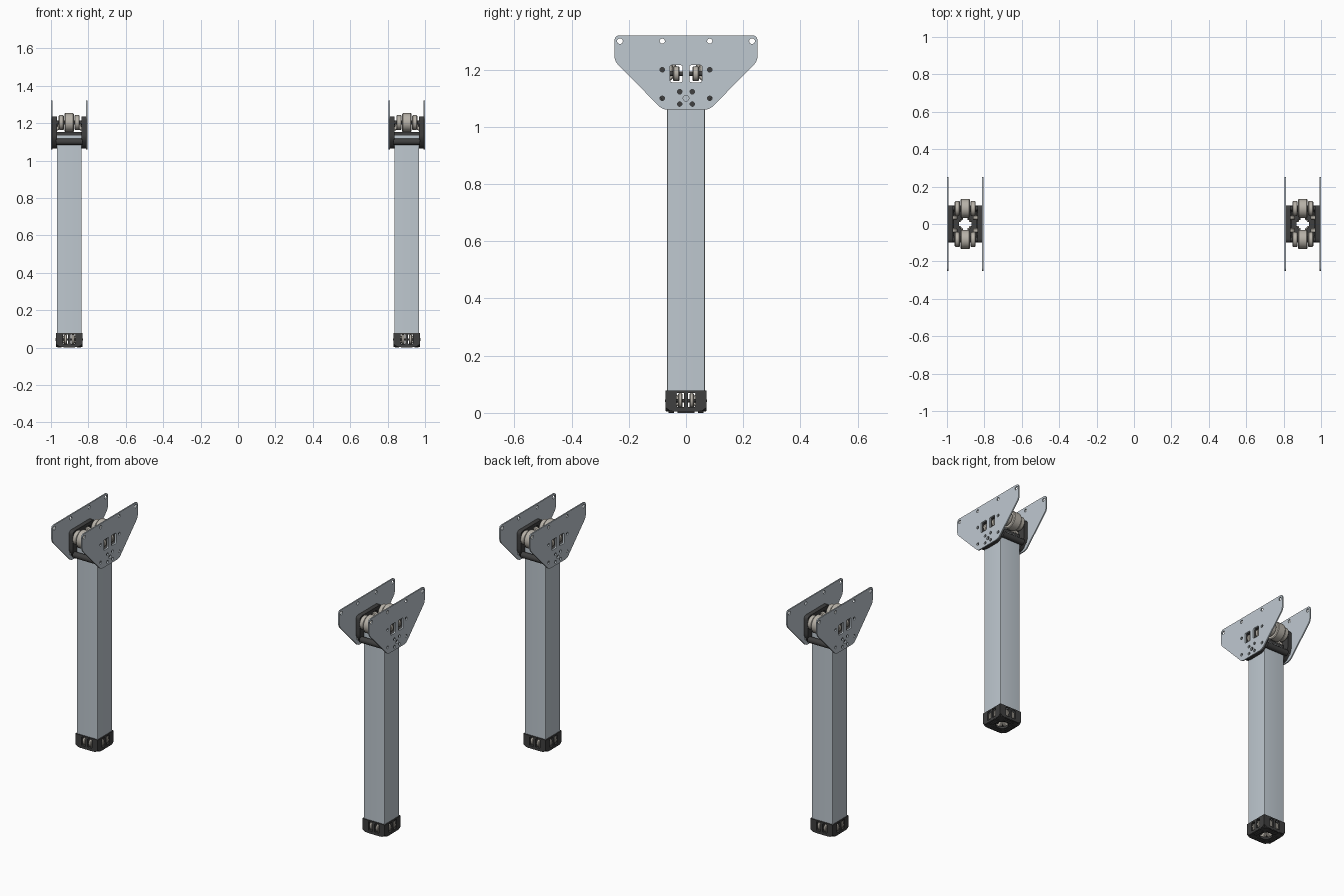
import bpy, bmesh
from math import pi, cos, sin, radians
from mathutils import Matrix, Vector

if "Cube" in bpy.data.objects:
    bpy.data.objects.remove(bpy.data.objects["Cube"])


def material(name, rgb):
    m = bpy.data.materials.new(name)
    m.diffuse_color = (*rgb, 1)
    m.use_nodes = True
    m.node_tree.nodes["Principled BSDF"].inputs["Base Color"].default_value = m.diffuse_color
    return m


STEEL = material("steel", (0.52, 0.58, 0.63))
DARK = material("dark_plastic", (0.05, 0.05, 0.05))
WHEEL = material("wheel_grey", (0.47, 0.44, 0.39))

# local (u, v, w) -> (y, z, x), and (w along y)
FACE_X = Matrix(((0, 0, 1, 0), (1, 0, 0, 0), (0, 1, 0, 0), (0, 0, 0, 1)))
AXIS_Y = Matrix.Rotation(-pi / 2, 4, 'X')


def finish(name, mesh, mat, matrix):
    bm = bmesh.new()
    bm.from_mesh(mesh)
    bmesh.ops.remove_doubles(bm, verts=bm.verts, dist=1e-5)
    bmesh.ops.transform(bm, matrix=matrix, verts=bm.verts)
    bmesh.ops.recalc_face_normals(bm, faces=bm.faces)
    bm.to_mesh(mesh)
    bm.free()
    mesh.shade_smooth()
    mesh.set_sharp_from_angle(angle=radians(35))
    mesh.materials.clear()
    mesh.materials.append(mat)
    ob = bpy.data.objects.new(name, mesh)
    bpy.context.collection.objects.link(ob)
    return ob


def rounded(pts, r, steps=4):
    out, n = [], len(pts)
    for i in range(n):
        p = Vector(pts[i])
        a = p + (Vector(pts[i - 1]) - p).normalized() * r
        b = p + (Vector(pts[(i + 1) % n]) - p).normalized() * r
        for k in range(steps + 1):
            t = k / steps
            out.append(a * (1 - t) ** 2 + p * 2 * t * (1 - t) + b * t * t)
    return out


def rect(u0, u1, v0, v1, r=0.004):
    return rounded([(u0, v0), (u1, v0), (u1, v1), (u0, v1)], r)


def circle(u, v, r, n=24):
    return [(u + r * cos(2 * pi * i / n), v + r * sin(2 * pi * i / n)) for i in range(n)]


def sheet(name, loops, w0, w1, mat, matrix):
    """Flat part: first loop is the outline, the others are holes."""
    cu = bpy.data.curves.new(name, 'CURVE')
    cu.dimensions, cu.fill_mode, cu.extrude = '2D', 'BOTH', abs(w1 - w0) / 2
    for loop in loops:
        s = cu.splines.new('POLY')
        s.points.add(len(loop) - 1)
        for p, c in zip(s.points, loop):
            p.co = (c[0], c[1], 0, 1)
        s.use_cyclic_u = True
    tmp = bpy.data.objects.new("tmp", cu)
    bpy.context.collection.objects.link(tmp)
    bpy.context.view_layer.update()
    dg = bpy.context.evaluated_depsgraph_get()
    mesh = bpy.data.meshes.new_from_object(tmp.evaluated_get(dg))
    bpy.data.objects.remove(tmp)
    return finish(name, mesh, mat, matrix @ Matrix.Translation((0, 0, (w0 + w1) / 2)))


def lathe(name, profile, mat, matrix, n=32):
    """Closed (radius, height) profile turned about local z."""
    bm = bmesh.new()
    rings = [[bm.verts.new((r * cos(2 * pi * i / n), r * sin(2 * pi * i / n), h))
              for r, h in profile] for i in range(n)]
    m = len(profile)
    for i in range(n):
        a, b = rings[i], rings[(i + 1) % n]
        for j in range(m):
            bm.faces.new((a[j], b[j], b[(j + 1) % m], a[(j + 1) % m]))
    mesh = bpy.data.meshes.new(name)
    bm.to_mesh(mesh)
    bm.free()
    return finish(name, mesh, mat, matrix)


def wheel(name, r, bore, width, matrix, mat=WHEEL):
    h, c = width / 2, min(0.004, width / 5)
    return lathe(name, [(bore, -h), (r - c, -h), (r, c - h), (r, h - c), (r - c, h), (bore, h)],
                 mat, matrix)


def rod(name, r, length, matrix, mat=DARK):
    bm = bmesh.new()
    bmesh.ops.create_cone(bm, cap_ends=True, segments=20, radius1=r, radius2=r, depth=length)
    mesh = bpy.data.meshes.new(name)
    bm.to_mesh(mesh)
    bm.free()
    return finish(name, mesh, mat, matrix)


# outlines shared by the plates and brackets
plate_outline = rounded([(-0.25, 1.32), (-0.25, 1.23), (-0.082, 1.06),
                         (0.082, 1.06), (0.25, 1.23), (0.25, 1.32)], 0.018)
bracket_outline = rounded([(-0.1, 1.235), (-0.1, 1.115), (-0.06, 1.065),
                           (0.06, 1.065), (0.1, 1.115), (0.1, 1.235)], 0.022)
windows = [rect(s * 0.034 - 0.022, s * 0.034 + 0.022, 1.156, 1.216, 0.008) for s in (-1, 1)]
plate_holes = [circle(s * y, z, r) for s in (-1, 1) for y, z, r in
               [(0.231, 1.30, 0.01), (0.083, 1.30, 0.009), (0.083, 1.20, 0.008),
                (0.083, 1.10, 0.008), (0.022, 1.123, 0.008), (0.022, 1.08, 0.008)]]
centre_hole = circle(0, 1.10, 0.01)


def build_post(side, px):
    T = Matrix.Translation((px, 0, 0))

    # hollow square column and the collar on top
    sheet(side + "_column_tube", [rect(-0.066, 0.066, -0.066, 0.066),
                                  rect(-0.058, 0.058, -0.058, 0.058)], 0.07, 1.135, STEEL, T)
    sheet(side + "_top_collar", [rect(-0.066, 0.066, -0.066, 0.066), circle(0, 0, 0.034, 32)],
          1.135, 1.152, DARK, T)

    # side plates, brackets and their window wheels
    for k in range(2):
        R = T @ Matrix.Rotation(k * pi, 4, 'Z')
        F = R @ FACE_X
        sheet(side + "_side_plate", [plate_outline, centre_hole] + windows + plate_holes,
              0.0905, 0.0975, STEEL, F)
        sheet(side + "_bracket", [bracket_outline, centre_hole] + windows, 0.0665, 0.0905, DARK, F)
        for y in (-0.034, 0.034):
            M = R @ Matrix.Translation((0.068, y, 1.186)) @ AXIS_Y
            wheel(side + "_window_wheel", 0.026, 0.008, 0.024, M)
        rod(side + "_window_axle", 0.008, 0.13, R @ Matrix.Translation((0.068, 0, 1.186)) @ AXIS_Y)

    # grooved rollers and cross bars, front and back
    for y in (-0.083, 0.083):
        C = T @ Matrix.Translation((0, y, 1.203)) @ FACE_X
        wheel(side + "_main_roller", 0.05, 0.01, 0.05, C)
        for x in (-0.042, 0.042):
            wheel(side + "_side_roller", 0.039, 0.01, 0.028, C @ Matrix.Translation((0, 0, x)))
        rod(side + "_roller_axle", 0.011, 0.15, C)
        rod(side + "_cross_bar", 0.017, 0.14, T @ Matrix.Translation((0, y, 1.10)) @ FACE_X)

    # foot: floor with hole, four windowed walls with wheels, corner posts
    sheet(side + "_foot_floor",
          [rounded([(-0.07, -0.045), (-0.045, -0.07), (0.045, -0.07), (0.07, -0.045),
                    (0.07, 0.045), (0.045, 0.07), (-0.045, 0.07), (-0.07, 0.045)], 0.005),
           circle(0, 0, 0.034, 32)], 0.004, 0.016, DARK, T)
    slots = [rect(s * 0.02 - 0.013, s * 0.02 + 0.013, 0.02, 0.07) for s in (-1, 1)]
    wall = rounded([(-0.07, 0.018), (-0.055, 0.006), (0.055, 0.006), (0.07, 0.018),
                    (0.07, 0.078), (-0.07, 0.078)], 0.003)
    for k in range(4):
        R = T @ Matrix.Rotation(k * pi / 2, 4, 'Z')
        sheet(side + "_foot_wall", [wall] + slots, 0.052, 0.0715, DARK, R @ FACE_X)
        for y in (-0.02, 0.02):
            M = R @ Matrix.Translation((0.047, y, 0.043)) @ AXIS_Y
            wheel(side + "_foot_wheel", 0.026, 0.006, 0.016, M)
        rod(side + "_foot_axle", 0.006, 0.09, R @ Matrix.Translation((0.047, 0, 0.043)) @ AXIS_Y)
        # small pad under each side of the foot
        sheet(side + "_foot_pad", [rect(-0.03, 0.03, 0, 0.008, 0.002)], 0.042, 0.062, DARK,
              R @ FACE_X)


build_post("left", -0.9025)
build_post("right", 0.9025)
